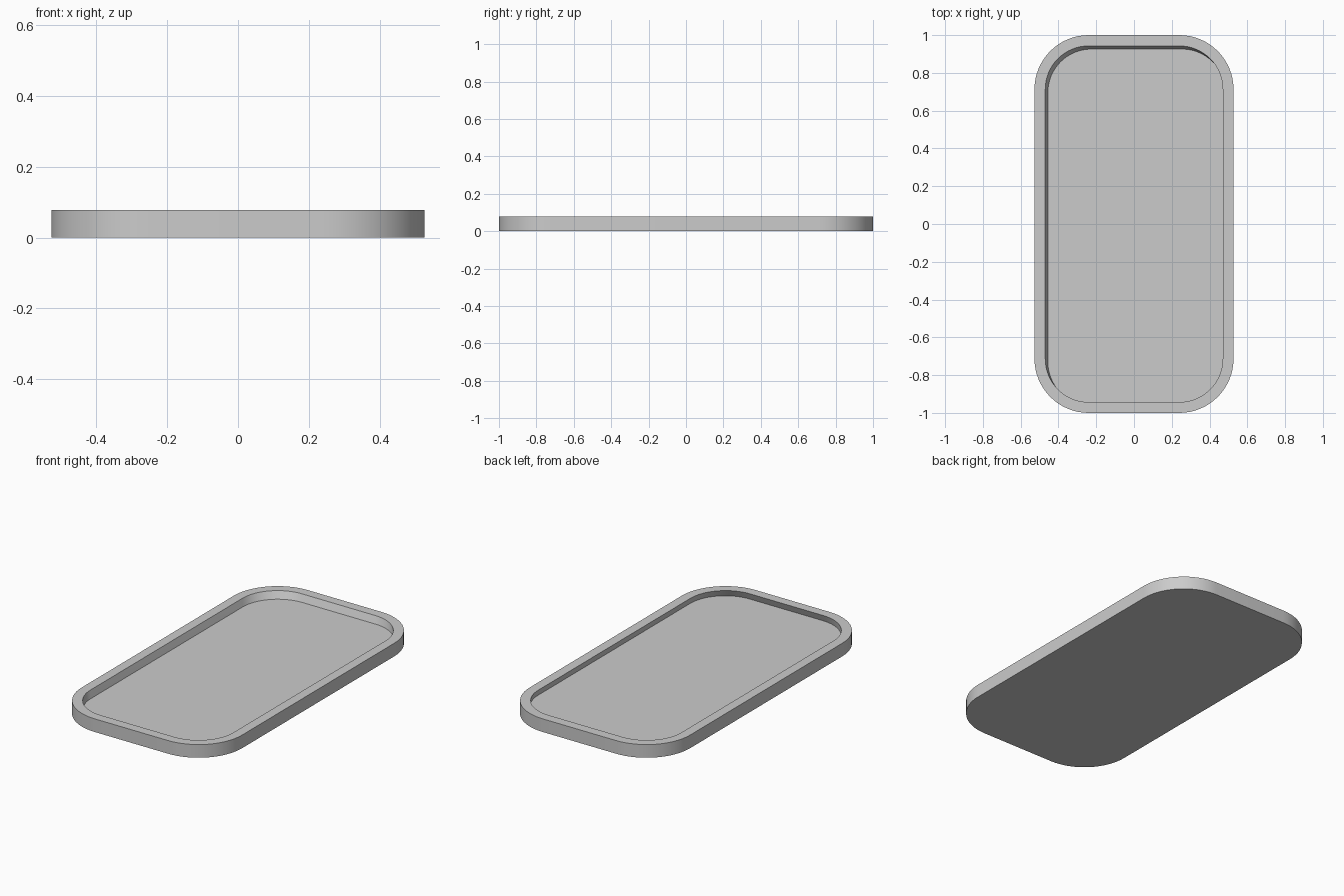
import bpy, bmesh, math

if "Cube" in bpy.data.objects:
    bpy.data.objects.remove(bpy.data.objects["Cube"])

CX, CY = 0.24, 0.713      # corner arc centres
SEG = 16                  # segments per corner


def ring(bm, rx, ry, z, dx=0.0, dy=0.0):
    """Rounded-rectangle loop of vertices, counter-clockwise."""
    verts = []
    for q, (sx, sy) in enumerate([(1, 1), (-1, 1), (-1, -1), (1, -1)]):
        for i in range(SEG + 1):
            a = math.pi / 2 * (q + i / SEG)
            verts.append(bm.verts.new((sx * CX + rx * math.cos(a) + dx,
                                       sy * CY + ry * math.sin(a) + dy, z)))
    return verts


def bridge(bm, a, b):
    n = len(a)
    for i in range(n):
        j = (i + 1) % n
        bm.faces.new((a[i], a[j], b[j], b[i]))


bm = bmesh.new()
# Base, outer wall, rim, slightly skewed inner wall, recessed floor
loops = [
    ring(bm, 0.287, 0.287, 0.0),
    ring(bm, 0.287, 0.287, 0.078),
    ring(bm, 0.230, 0.230, 0.078),
    ring(bm, 0.230, 0.230, 0.037, 0.014, -0.017),
]
for lower, upper in zip(loops, loops[1:]):
    bridge(bm, lower, upper)
bm.faces.new(list(reversed(loops[0])))
bm.faces.new(loops[-1])
bmesh.ops.recalc_face_normals(bm, faces=bm.faces)

mesh = bpy.data.meshes.new("shallow_tray")
bm.to_mesh(mesh)
bm.free()
tray = bpy.data.objects.new("shallow_tray", mesh)
bpy.context.collection.objects.link(tray)

# Smooth corners, crisp rim edges
bpy.context.view_layer.objects.active = tray
tray.select_set(True)
bpy.ops.object.shade_smooth_by_angle(angle=math.radians(30))
